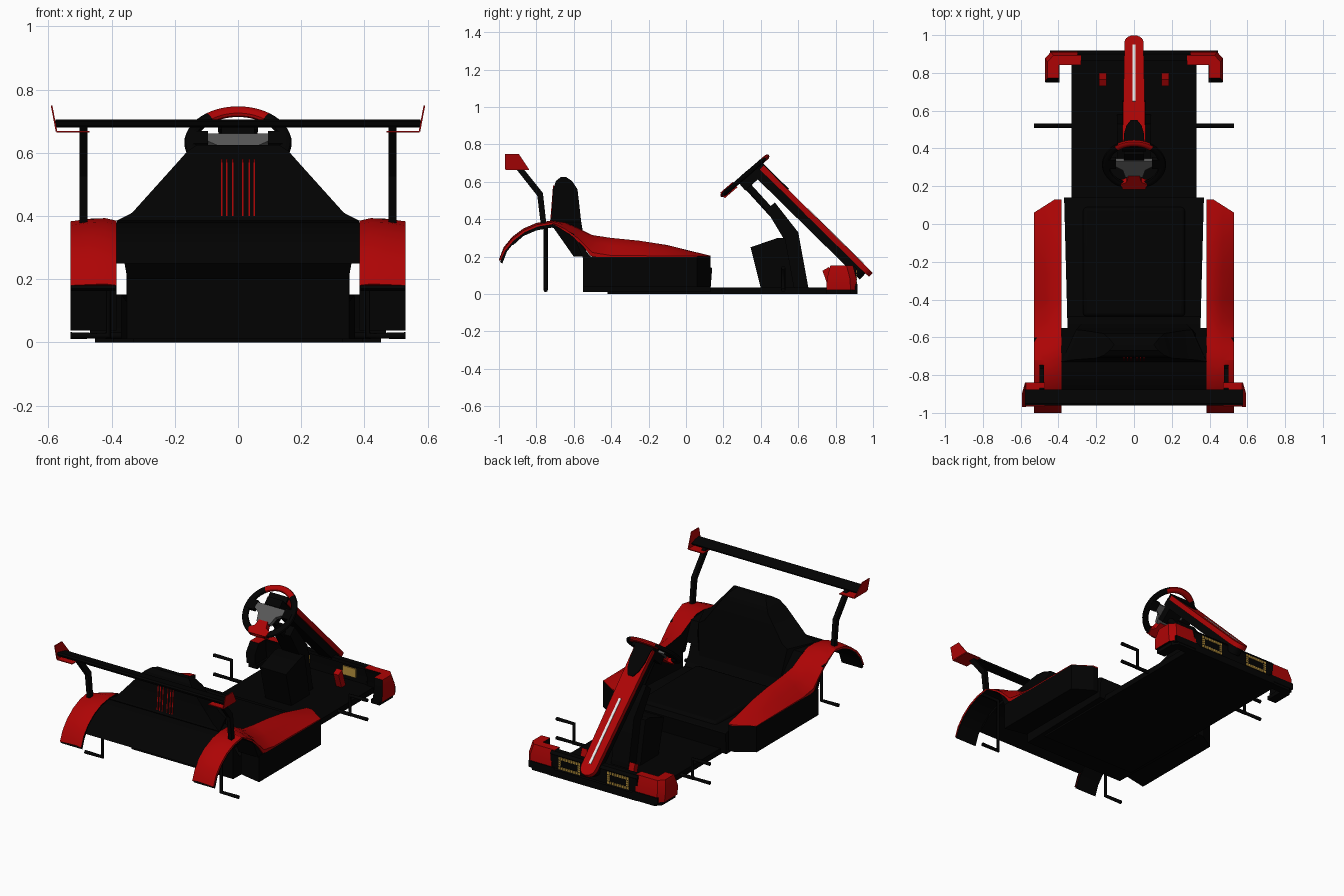
import bpy, bmesh, math
from mathutils import Matrix, Vector

old = bpy.data.objects.get("Cube")
if old:
    bpy.data.objects.remove(old, do_unlink=True)


def material(name, *rgb):
    m = bpy.data.materials.new(name)
    m.use_nodes = True
    m.diffuse_color = (*rgb, 1)
    m.node_tree.nodes["Principled BSDF"].inputs["Base Color"].default_value = (*rgb, 1)
    return m


BLACK = material("black plastic", .0007, .0007, .0007)
RED = material("red paint", .42, .0012, .0015)
GREY = material("grey hub", .095, .095, .095)
WHITE = material("white stripe", .8, .8, .8)
GOLD = material("gold trim", .5, .3, .05)


def finish(name, bm, *mats, matrix=None, black_rule=None):
    bmesh.ops.recalc_face_normals(bm, faces=bm.faces)
    if black_rule:
        bm.normal_update()
        mats = (*mats, BLACK)
        for f in bm.faces:
            f.material_index = int(black_rule(f.normal))
    if matrix:
        bm.transform(matrix)
    me = bpy.data.meshes.new(name)
    bm.to_mesh(me)
    bm.free()
    for m in mats:
        me.materials.append(m)
    ob = bpy.data.objects.new(name, me)
    bpy.context.collection.objects.link(ob)
    bpy.ops.object.select_all(action='DESELECT')
    ob.select_set(True)
    bpy.context.view_layer.objects.active = ob
    bpy.ops.object.shade_smooth_by_angle(angle=math.radians(30))
    return ob


def loft(name, rings, mat, matrix=None, black_rule=None):
    """Skin a row of equal rings and cap both ends."""
    bm = bmesh.new()
    rows = [[bm.verts.new(p) for p in r] for r in rings]
    n = len(rows[0])
    for a, b in zip(rows, rows[1:]):
        for i in range(n):
            bm.faces.new((a[i], a[(i + 1) % n], b[(i + 1) % n], b[i]))
    bm.faces.new(rows[0])
    bm.faces.new(rows[-1])
    return finish(name, bm, mat, matrix=matrix, black_rule=black_rule)


def side_prism(name, pts, x0, x1, mat):
    return loft(name, [[(x, y, z) for y, z in pts] for x in (x0, x1)], mat)


def flat_prism(name, pts, z0, z1, mat, matrix=None):
    return loft(name, [[(x, y, z) for x, y in pts] for z in (z0, z1)], mat, matrix)


def box(name, lo, hi, mat, matrix=None):
    pts = [(lo[0], lo[1]), (hi[0], lo[1]), (hi[0], hi[1]), (lo[0], hi[1])]
    return flat_prism(name, pts, lo[2], hi[2], mat, matrix)


def rod(name, path, r, mat):
    cu = bpy.data.curves.new(name, 'CURVE')
    cu.dimensions = '3D'
    cu.bevel_depth, cu.bevel_resolution, cu.use_fill_caps = r, 2, True
    sp = cu.splines.new('POLY')
    sp.points.add(len(path) - 1)
    for p, co in zip(sp.points, path):
        p.co = (*co, 1)
    cu.materials.append(mat)
    ob = bpy.data.objects.new(name, cu)
    bpy.context.collection.objects.link(ob)


# Floor, seat tub and cushion
box("floor", (-.33, -.42, 0), (.33, .91, .036), BLACK)
tub = [(-.55, .01), (.13, .01), (.14, .14), (.1, .15), (-.49, .13), (-.53, .19), (-.55, .25)]
loft("seat_tub", [[(s * (.352 + .018 * (y + .55) / .69), y, z) for y, z in tub] for s in (-1, 1)], BLACK)
cushion = box("seat_cushion", (-.27, -.49, .12), (.27, .09, .165), BLACK)
bev = cushion.modifiers.new("soft_edge", 'BEVEL')
bev.width, bev.segments = .02, 3

# Seat back: tapering slices that lean backwards
slices = [(.2, .35, -.6, -.53), (.385, .384, -.73, -.56), (.41, .335, -.72, -.563),
          (.56, .2, -.71, -.58), (.605, .16, -.695, -.61), (.625, .13, -.67, -.64)]
loft("seat_back", [[(-w, a, z), (w, a, z), (w * .8, b, z), (-w * .8, b, z)]
                   for z, w, a, b in slices], BLACK)
for i, x in enumerate((-.052, -.035, -.017, .015, .035, .052)):
    side_prism(f"seat_stripe_{i}", [(-.725, .4), (-.711, .58), (-.705, .58), (-.715, .4)],
               x - .0025, x + .0025, RED)

# Curved rear deck and the fender line it shares
arc = [(-1, .185), (-.975, .25), (-.93, .305), (-.87, .35), (-.8, .38), (-.72, .393)]
under = [(y + .018, z - .022) for y, z in reversed(arc)]
deck = [(-.955, .25), (-.93, .29), (-.87, .335), (-.8, .365), (-.72, .38), (-.6, .37),
        (-.55, .25), (-.6, .345), (-.72, .355), (-.8, .34), (-.87, .31), (-.92, .265)]
side_prism("rear_deck", deck, -.385, .385, BLACK)

# Side pod covers: high inner crest sloping down to the outer edge, running into the fenders
crest = [(-.65, .385, .35), (-.58, .355, .3), (-.5, .315, .222), (-.4, .3, .206),
         (-.25, .285, .205), (-.1, .262, .204), (.02, .232, .203), (.13, .205, .202)]
hem = [(.13, .198), (-.47, .198), (-.51, .203), (-.55, .255), (-.62, .32)]
skin = [(y + .008, z - .009) for y, z in reversed(arc)]


def cover_ring(s, x, drop, slope):
    top = [(y, zi + (zo - zi) * slope) for y, zi, zo in crest]
    fender = [[(y, max(z - drop, .18)) for y, z in part] for part in (arc, skin)]
    cut = .13 - max(0, x - .42) * .64
    return [(s * x, min(y, cut), z) for y, z in fender[0] + top + hem + fender[1]]


for s, side in ((-1, "right"), (1, "left")):
    loft(f"{side}_pod_cover", [cover_ring(s, *r) for r in
                               ((.384, .008, 0), (.42, 0, .08), (.47, .002, .42), (.53, .01, 1))], RED,
         black_rule=lambda n: s * n.x < -.9)
    side_prism(f"{side}_fender_lining", [(y + .006, z - .014) for y, z in arc]
               + [(-.6, .32), (-.6, .3)] + under, s * .388, s * .529, BLACK)
    pod = [(.385, -.52), (.53, -.55), (.53, .06), (.42, .13), (.385, .13)]
    flat_prism(f"{side}_pod", [(s * x, y) for x, y in pod], .038, .2, BLACK)
    side_prism(f"{side}_pod_tail", [(-.55, .19), (-.47, .19), (-.51, .2), (-.55, .25), (-.6, .305)],
               s * .39, s * .525, BLACK)
    # Wheel hangers
    for end, y, top in (("rear", -.75, .36), ("front", .52, .14)):
        rod(f"{side}_{end}_hanger", [(s * .53, y, .021), (s * .41, y, .021), (s * .41, y, top),
                                     (s * .53, y, top)], .011, BLACK)
    rod(f"{side}_front_stub", [(s * .32, .52, .021), (s * .42, .52, .021)], .011, BLACK)
    # Spoiler post and end plates
    post = [(-.775, .36), (-.795, .525), (-.925, .69), (-.885, .69), (-.765, .54), (-.745, .36)]
    side_prism(f"{side}_spoiler_post", post, s * .477, s * .501, BLACK)
    plate = [(-.968, .668), (-.84, .668), (-.895, .75), (-.968, .75)]
    loft(f"{side}_spoiler_end", [[(s * (.572 + (z - .668) * .19 + t), y, z) for y, z in plate]
                                 for t in (0, .005)], RED)
    box(f"{side}_spoiler_lip", (s * .47, -.965, .664), (s * .575, -.84, .669), RED)
    # Pedal
    side_prism(f"{side}_pedal", [(.73, .125), (.765, .145), (.8, .036), (.76, .036)], s * .146, s * .184, RED)
    # Nose corner: dark foot, red cap with dark inner faces
    corner = [(.29, .865), (.41, .865), (.41, .75), (.472, .75), (.472, .88), (.44, .915), (.29, .915)]
    flat_prism(f"{side}_nose_foot", [(s * x * .96, y) for x, y in corner], 0, .025, BLACK)
    loft(f"{side}_nose_cap", [[(s * x * k, y + (d if y < .8 else -d), z) for x, y in corner]
                              for z, d, k in ((.022, 0, .99), (.085, .004, 1), (.152, .022, .97))], RED,
         black_rule=lambda n: s * n.x < -.5 or n.y < -.2 or n.z < -.9)
    box(f"{side}_nose_sill", (s * .27, .87, .015), (s * .445, .918, .055), BLACK)
    # Dashed grille frame in front, solid mesh behind
    for i in range(9):
        x = s * .168 + (i - 4) * .017
        for z in (.06, .12):
            box(f"{side}_grille_dash", (x - .0065, .9, z - .008), (x + .0065, .914, z + .008), GOLD)
    for z in (.077, .09, .103):
        for x in (s * .168 - .066, s * .168 + .066):
            box(f"{side}_grille_dash", (x - .0085, .9, z - .005), (x + .0085, .914, z + .005), GOLD)
    box(f"{side}_grille_back", (s * .16 - .045, .867, .06), (s * .16 + .045, .876, .115), GOLD)

# Nose panel with recessed faces, and spoiler board
nose = [(.86, 0), (.918, 0), (.918, .045), (.91, .05), (.91, .132), (.915, .136), (.9, .15),
        (.865, .15), (.865, .13), (.874, .125), (.874, .04)]
side_prism("nose_panel", nose, -.3, .3, BLACK)
board = [(-.962, .7), (-.955, .685), (-.88, .68), (-.875, .69), (-.95, .706)]
side_prism("spoiler_board", board, -.578, .578, BLACK)

# Pedestal and steering shaft
side_prism("pedestal_box", [(.345, .25), (.4, .03), (.58, .03), (.53, .3), (.49, .3)], -.09, .09, BLACK)
side_prism("pedestal_tower", [(.5, .03), (.655, .03), (.6, .33), (.475, .49), (.43, .45), (.52, .3)],
           -.06, .06, BLACK)
rod("steering_shaft", [(0, .29, .62), (0, .49, .4)], .02, BLACK)

# Sloping column with red top, white stripe and dark head
slope = Matrix.Translation((0, .41, .692)) @ Matrix.Rotation(math.radians(-44.5), 4, 'X')


def tongue(w0, w1, start, end):
    tip = [(w1 * math.cos(math.pi * i / 10), end - w1 + w1 * math.sin(math.pi * i / 10)) for i in range(11)]
    return [(-w0, start), (w0, start)] + tip


flat_prism("column_base", tongue(.052, .045, -.03, .8), -.075, -.028, BLACK, slope)
flat_prism("column_top", tongue(.062, .05, .002, .826), -.03, 0, RED, slope)
box("column_stripe", (-.008, .335, -.002), (.008, .755, .003), WHITE, slope)
head = [(-.063, -.008), (.063, -.008), (.063, .006), (.055, .02), (.053, .09), (.04, .15), (.018, .19)]
head += [(-x, y) for x, y in reversed(head[2:])]
flat_prism("column_head", head, -.031, .006, BLACK, slope)

# Steering wheel: rim with red sections, hub, spokes and grip
tilt = Matrix.Translation((0, .315, .632)) @ Matrix.Rotation(math.radians(40.8), 4, 'X')
bm = bmesh.new()
grid = []
for i in range(48):
    a = math.tau * i / 48
    grid.append([bm.verts.new(Vector(((.15 + .02 * math.cos(b)) * math.cos(a),
                                      (.15 + .02 * math.cos(b)) * math.sin(a), .014 * math.sin(b))))
                 for b in (math.tau * j / 10 for j in range(10))])
for i in range(48):
    for j in range(10):
        r0, r1, k = grid[i], grid[(i + 1) % 48], (j + 1) % 10
        f = bm.faces.new((r0[j], r1[j], r1[k], r0[k]))
        c = f.calc_center_median()
        f.material_index = int(abs(c.x) < (.09 if c.y > 0 else .05) and abs(c.y) > .1)
finish("steering_rim", bm, BLACK, RED, matrix=tilt)
hub = [(-.1, .03), (.1, .03), (.112, .005), (.06, -.03), (.045, -.08), (-.045, -.08), (-.06, -.03), (-.112, .005)]
flat_prism("steering_hub", hub, -.012, .012, GREY, tilt)
for s, side in ((-1, "right"), (1, "left")):
    box(f"{side}_spoke", (s * .095, -.02, -.014), (s * .15, .04, .014), BLACK, tilt)
grip = [(-.03, -.07), (.03, -.07), (.04, -.11), (.07, -.125), (.06, -.16), (-.06, -.16), (-.07, -.125), (-.04, -.11)]
flat_prism("steering_grip", grip, -.02, .018, RED, tilt)
box("steering_boss", (-.05, -.05, -.06), (.05, .05, -.01), BLACK, tilt)
